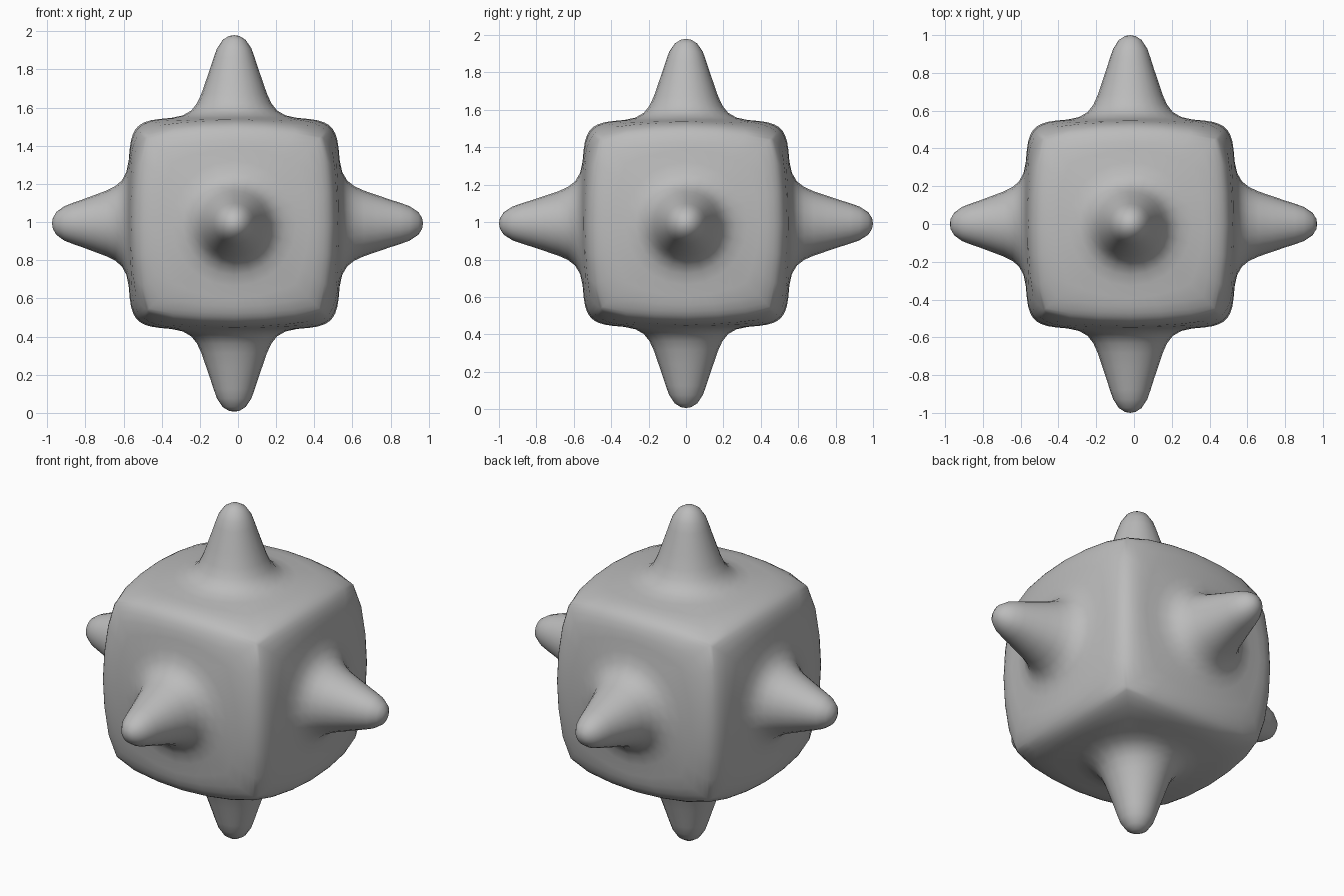
import bpy, bmesh
from mathutils import Vector

cube = bpy.data.objects.get("Cube")
if cube:
    bpy.data.objects.remove(cube, do_unlink=True)

HALF = 0.552     # half size of the body at its face centres
POWER = 8        # squareness of the body
CORNER = 1.7     # how far the corners are drawn in
STEPS = 6        # segments along each body edge
CENTRE = Vector((-0.02, 0, 0.993))

# spike outline: radius, distance from the body centre
SPIKE = [(0.33, 0.553), (0.27, 0.566), (0.225, 0.592), (0.195, 0.63),
         (0.172, 0.68), (0.148, 0.75), (0.124, 0.82), (0.108, 0.87),
         (0.09, 0.92), (0.06, 0.965), (0.028, 0.985)]
TIP = 0.99
# body rings: size, roundness (0 is square, 1 is a circle)
BODY = [(1.0, 0), (0.95, 0), (0.89, 0.05), (0.81, 0.25), (0.72, 0.6)]

# points round a unit square
square = []
for q in range(4):
    for i in range(STEPS):
        p = Vector((1, -1 + 2 * i / STEPS))
        for _ in range(q):
            p = Vector((-p.y, p.x))
        square.append(p)


def body_point(u, v):
    """Project a point of the cube face onto the rounded body."""
    k = (abs(u) ** POWER + abs(v) ** POWER + 1 + CORNER * (u * v) ** 2) ** (-1 / POWER)
    return Vector((u, v, 1)) * k * HALF


def face_rings(reach):
    """Rings from the body edge up the spike."""
    rings = []
    for size, blend in BODY:
        pts = [s.lerp(s.normalized(), blend) * size for s in square]
        rings.append([body_point(p.x, p.y) for p in pts])
    stretch = (reach - HALF) / (TIP - HALF)
    for radius, height in SPIKE:
        z = HALF + (height - HALF) * stretch
        rings.append([(s.normalized() * radius).to_3d() + Vector((0, 0, z)) for s in square])
    return rings


# body and six spikes as one welded skin
bm = bmesh.new()
directions = [((1, 0, 0), 0.99), ((-1, 0, 0), 0.955), ((0, 1, 0), 1.0),
              ((0, -1, 0), 1.0), ((0, 0, 1), 0.987), ((0, 0, -1), 0.987)]
for axis, reach in directions:
    w = Vector(axis)
    a = Vector((w.y, w.z, w.x))
    b = w.cross(a)

    def place(p):
        return bm.verts.new(CENTRE + a * p.x + b * p.y + w * p.z)

    rings = [[place(p) for p in ring] for ring in face_rings(reach)]
    n = len(square)
    for lower, upper in zip(rings, rings[1:]):
        for i in range(n):
            j = (i + 1) % n
            bm.faces.new((lower[i], lower[j], upper[j], upper[i]))
    tip = place(Vector((0, 0, reach)))
    for i in range(n):
        bm.faces.new((rings[-1][i], rings[-1][(i + 1) % n], tip))

bmesh.ops.remove_doubles(bm, verts=bm.verts, dist=0.001)
bmesh.ops.recalc_face_normals(bm, faces=bm.faces)
for f in bm.faces:
    f.smooth = True

mesh = bpy.data.meshes.new("spiked_body")
bm.to_mesh(mesh)
bm.free()
body = bpy.data.objects.new("spiked_body", mesh)
bpy.context.collection.objects.link(body)

# plain grey
grey = bpy.data.materials.new("plain grey")
grey.use_nodes = True
colour = (0.5, 0.5, 0.5, 1)
grey.diffuse_color = colour
grey.node_tree.nodes["Principled BSDF"].inputs["Base Color"].default_value = colour
mesh.materials.append(grey)
